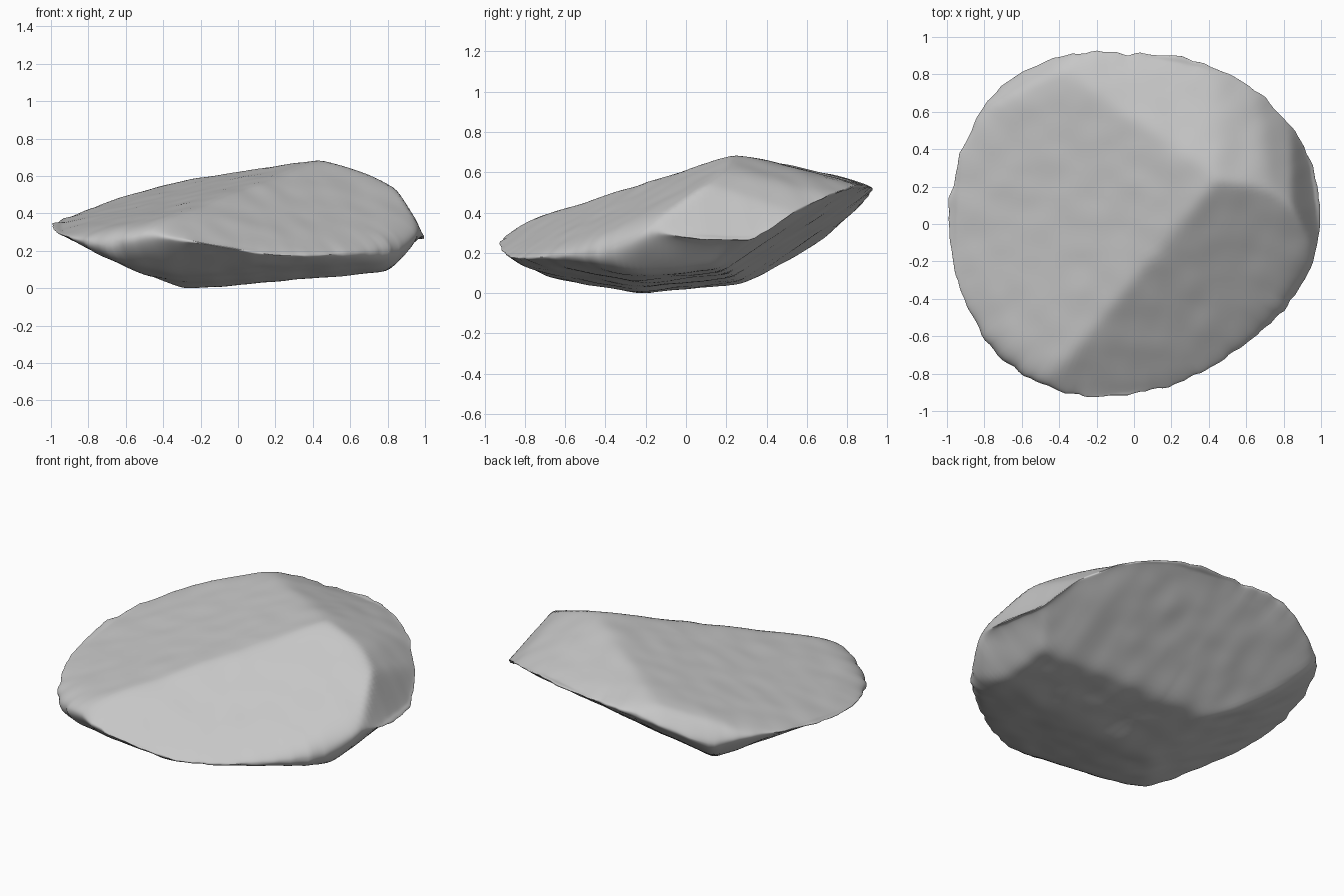
import bpy, bmesh, math
from mathutils import Vector, noise

cube = bpy.data.objects.get("Cube")
if cube:
    bpy.data.objects.remove(cube)

SEGMENTS, RINGS = 180, 48

# Facets as planes z = a + b*x + c*y
TOP = [(0.664, -0.22, 0.503),    # front left slope
       (0.55, 0.24, 0.12),       # broad right slope
       (0.766, -0.03, -0.262),   # back slope
       (0.90, -0.35, -0.25),     # left shoulder
       (1.235, -0.80, -0.30),    # lower left shoulder
       (2.19, -1.93, -0.30),     # steep left side
       (1.22, 0.55, -0.55)]      # back right chip
BOTTOM = [(0.03, 0.08, 0.10),    # base
          (-0.11, 0.15, 0.67),   # back underside
          (-0.13, -0.44, 0.06),  # right underside
          (-0.30, -0.62, 0.20),  # back right underside
          (-0.09, -0.15, -0.16), # front right underside
          (-0.05, 0.10, -0.20),  # front underside
          (-0.40, -0.10, -0.65), # steep front edge
          (-0.60, 0.87, 0.10)]   # left underside

# Outline radius at equal angles, anticlockwise from +x
OUTLINE = [0.995, 1.0, 0.965, 0.935, 0.91, 0.975, 1.02, 1.0,
           0.99, 0.99, 1.005, 0.975, 0.905, 0.875, 0.88, 0.945]


def radius(angle):
    """Catmull-Rom interpolation round the closed outline."""
    n = len(OUTLINE)
    pos = angle / (2 * math.pi) * n
    i, f = int(pos), pos % 1
    p, q, r, s = (OUTLINE[(i + k) % n] for k in (-1, 0, 1, 2))
    curve = q + 0.5 * f * (r - p + f * (2 * p - 5 * q + 4 * r - s
                                        + f * (3 * (q - r) + s - p)))
    rim = Vector((math.cos(angle), math.sin(angle), 0))
    return curve + 0.018 * noise.noise(rim * 12)


def soft_min(values, k=0.010):
    low = min(values)
    return low - k * math.log(sum(math.exp((low - v) / k) for v in values))


def heights(x, y, t):
    """Top and bottom of the stone, rounded together at the rim."""
    top = soft_min([a + b * x + c * y for a, b, c in TOP])
    bottom = -soft_min([-(a + b * x + c * y) for a, b, c in BOTTOM])
    mid = (top + bottom) / 2
    half = max(top - bottom, 0.03) / 2 * math.sqrt(max(0, 1 - t ** 20))
    rough = Vector((x, y, 0)) * 7
    return (mid + half + 0.005 * noise.noise(rough),
            mid - half + 0.008 * noise.noise(rough + Vector((3, 5, 7))))


# Two faceted skins sharing one rim
bm = bmesh.new()
centre_top, centre_bottom = heights(0, 0, 0)
poles = [bm.verts.new((0, 0, centre_top)), bm.verts.new((0, 0, centre_bottom))]
skins = [[], []]
for ring in range(1, RINGS + 1):
    t = math.sin(ring / RINGS * math.pi / 2) ** 0.85
    rows = [[], []]
    for s in range(SEGMENTS):
        angle = 2 * math.pi * s / SEGMENTS
        r = radius(angle) * t
        x, y = r * math.cos(angle), r * math.sin(angle)
        top, bottom = heights(x, y, t)
        if ring == RINGS:
            v = bm.verts.new((x, y, (top + bottom) / 2))
            rows[0].append(v)
            rows[1].append(v)
        else:
            rows[0].append(bm.verts.new((x, y, top)))
            rows[1].append(bm.verts.new((x, y, bottom)))
    for skin, row in zip(skins, rows):
        skin.append(row)

for pole, skin in zip(poles, skins):
    for s in range(SEGMENTS):
        n = (s + 1) % SEGMENTS
        bm.faces.new((pole, skin[0][s], skin[0][n]))
        for inner, outer in zip(skin, skin[1:]):
            bm.faces.new((inner[s], outer[s], outer[n], inner[n]))
bmesh.ops.recalc_face_normals(bm, faces=bm.faces)

# Rest the stone on the ground
lowest = min(v.co.z for v in bm.verts)
bmesh.ops.translate(bm, verts=bm.verts, vec=(0, 0, -lowest))

mesh = bpy.data.meshes.new("stone")
bm.to_mesh(mesh)
bm.free()
stone = bpy.data.objects.new("stone", mesh)
bpy.context.collection.objects.link(stone)

# Plain grey stone
grey = bpy.data.materials.new("stone grey")
grey.use_nodes = True
colour = (0.57, 0.57, 0.57, 1)
grey.diffuse_color = colour
grey.node_tree.nodes["Principled BSDF"].inputs["Base Color"].default_value = colour
mesh.materials.append(grey)

bpy.context.view_layer.objects.active = stone
stone.select_set(True)
bpy.ops.object.shade_smooth_by_angle(angle=math.radians(40))
